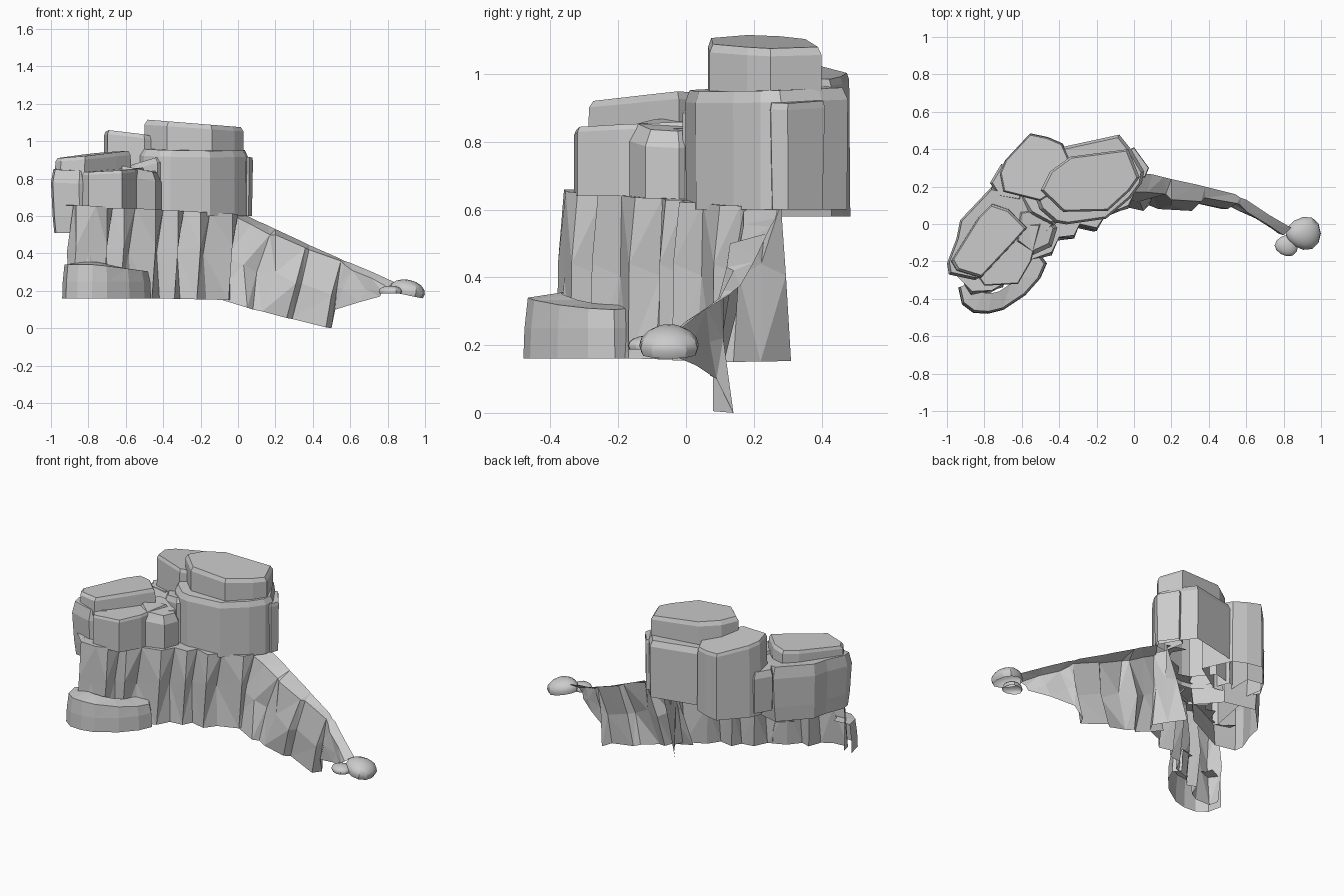
import bpy, bmesh
from mathutils import Vector

if "Cube" in bpy.data.objects:
    bpy.data.objects.remove(bpy.data.objects["Cube"])


def finish(name, bm):
    me = bpy.data.meshes.new(name)
    bm.to_mesh(me)
    bm.free()
    ob = bpy.data.objects.new(name, me)
    bpy.context.collection.objects.link(ob)
    return ob


def sheet(name, rows, closed=False, cap=False):
    """Skin rows of points; optionally close the rows and cap the last one."""
    bm = bmesh.new()
    vs = [[bm.verts.new(p) for p in r] for r in rows]
    n = len(rows[0])
    for a, b in zip(vs, vs[1:]):
        for i in range(n if closed else n - 1):
            j = (i + 1) % n
            bm.faces.new((a[i], a[j], b[j], b[i]))
    if cap:
        bm.faces.new(vs[-1])
    bmesh.ops.triangulate(bm, faces=[f for f in bm.faces if len(f.verts) == 4])
    bmesh.ops.recalc_face_normals(bm, faces=bm.faces)
    return finish(name, bm)


def rock(name, outline, layers, tilt=(0, 0)):
    """Stacked rock: outline (counter-clockwise) lofted through (z, scale) layers, tilted top."""
    cx = sum(p[0] for p in outline) / len(outline)
    cy = sum(p[1] for p in outline) / len(outline)
    z0 = layers[0][0]
    span = layers[-1][0] - z0
    rows = []
    for z, s in layers:
        k = (z - z0) / span
        rows.append([(cx + (x - cx) * s, cy + (y - cy) * s,
                      z + k * s * (tilt[0] * (x - cx) + tilt[1] * (y - cy))) for x, y in outline])
    return sheet(name, rows, True, True)


# Upper tower with its cap, rear shoulder and side rocks
rock("tower", [(-.55, .2), (-.5, .08), (-.42, .01), (-.36, 0), (-.15, .03), (-.02, .14),
               (.04, .22), (.05, .28), (-.02, .4), (-.08, .475), (-.38, .41)],
     [(.6, 1), (.92, 1.01), (.955, .95)], (-.02, .03))
rock("tower_side_rock", [(-.03, .24), (.06, .25), (.08, .3), (.0, .41), (-.06, .38)],
     [(.6, .92), (.9, 1), (.92, .95)], (-.1, 0))
rock("tower_cap", [(-.5, .18), (-.38, .065), (-.14, .07), (-.02, .18), (.03, .25),
                   (-.03, .4), (-.34, .36), (-.45, .28)],
     [(.92, 1), (1.07, 1), (1.095, .94)], (-.08, 0))
rock("rear_shoulder", [(-.72, .27), (-.7, .17), (-.5, .12), (-.3, .25), (-.38, .43),
                       (-.46, .465), (-.555, .485), (-.69, .34)],
     [(.58, 1), (1.0, .98), (1.02, .94)], (-.15, -.12))
rock("rear_side_rock", [(-.77, .22), (-.72, .14), (-.6, .12), (-.6, .3), (-.71, .32)],
     [(.6, .95), (.82, 1), (.86, .85)])
rock("tower_foot_rock", [(-.62, .16), (-.56, .06), (-.43, -.01), (-.35, .08), (-.45, .2)],
     [(.62, 1), (.87, 1), (.9, .8)], (.3, 0))

# Left tower: hanging body, front block, joining block and cap
rock("left_body", [(-1, -.21), (-.99, -.27), (-.85, -.3), (-.55, -.15), (-.42, 0),
                   (-.55, .15), (-.76, .2), (-.93, .02), (-.95, -.08)],
     [(.51, .92), (.6, .96), (.78, 1), (.85, .94)], (-.04, .05))
rock("left_front", [(-.85, -.26), (-.8, -.33), (-.62, -.32), (-.55, -.2), (-.5, 0), (-.8, 0)],
     [(.64, 1), (.83, 1), (.845, .96)], (.05, .03))
rock("joining_block", [(-.64, -.1), (-.55, -.17), (-.44, -.12), (-.41, -.02), (-.5, .1), (-.62, .08)],
     [(.62, 1), (.8, 1), (.85, .8)], (-.2, 0))
rock("left_cap", [(-.98, -.2), (-.95, -.25), (-.82, -.29), (-.65, -.11), (-.57, -.02),
                  (-.67, .08), (-.76, .11), (-.83, .04)],
     [(.81, 1), (.91, .98), (.93, .92)], (.09, .03))

# Fluted cliff wall below the towers, open at the back
foot = [(-.9, -.32), (-.885, -.38), (-.78, -.375), (-.72, -.34), (-.69, -.26), (-.63, -.28),
        (-.57, -.21), (-.46, -.17), (-.42, -.09), (-.34, -.08), (-.31, -.02), (-.22, -.04),
        (-.17, .03), (-.05, .08), (-.02, .14), (-.07, .22), (-.14, .31)]
rows = [[], [], [], []]
for i, (x, y) in enumerate(foot):
    top = .66 - .05 * (x + .9) / .9
    low = .17 - .02 * (x + .9) / .9
    j = .02 if i % 2 else -.015
    rows[0].append((x, y, low))
    rows[1].append((x + j, y + .01 - j * .4, .42 + j))
    rows[2].append((x + .02, y + .02, top))
    rows[3].append((x - .06, y + .1, top))
for r, s in zip(rows[1:], (.5, 1, 1)):
    r[-1] = (-.14 + .13 * s, .31 - .03 * s, r[-1][2])
sheet("cliff_wall", rows)

# Rounded ledge at the front left foot
arc = [(-.94, -.34), (-.92, -.43), (-.86, -.475), (-.78, -.48), (-.7, -.46), (-.58, -.38),
       (-.5, -.29), (-.465, -.21), (-.5, -.165)]
c = Vector((-.74, -.26))
rows = []
for s, z, d in ((1, .16, 0), (.985, .25, 0), (.94, .335, -.12), (.5, .35, -.12)):
    rows.append([(c.x + (x - c.x) * s, c.y + (y - c.y) * s, z + d * max(0, x + .76) + (d and .005))
                 for x, y in arc])
sheet("foot_ledge", rows)

# Descending spur: each section is back ridge, front ridge, belly, foot
sections = [
    ((.05, .27, .6), (-.02, .17, .6), (-.06, .13, .38), (-.13, .11, .165)),
    ((.1, .265, .575), (.07, .17, .555), (.03, .12, .34), (.05, .07, .11)),
    ((.16, .25, .55), (.17, .16, .5), (.1, .15, .3), (.08, .1, .1)),
    ((.2, .24, .53), (.2, .13, .5), (.2, .1, .3), (.13, .08, .09)),
    ((.34, .21, .465), (.36, .12, .43), (.31, .07, .24), (.26, .09, .055)),
    ((.38, .2, .445), (.38, .14, .42), (.34, .11, .24), (.29, .12, .05)),
    ((.54, .16, .375), (.55, .11, .36), (.5, .08, .18), (.47, .08, .005)),
    ((.57, .14, .36), (.57, .1, .34), (.53, .11, .22), (.5, .14, .0)),
    ((.6, .13, .35), (.61, .06, .31), (.56, .07, .21), (.52, .09, .1)),
    ((.72, .05, .3), (.71, 0, .27), (.68, .02, .21), (.65, .03, .14)),
    ((.84, -.02, .245), (.8, -.06, .22), (.77, -.05, .2), (.76, -.04, .17)),
]
sheet("descending_spur", [list(s) for s in sections])


# Smooth, open-bottomed boulders at the end of the spur
def boulder(name, loc, size, turn):
    bpy.ops.mesh.primitive_uv_sphere_add(segments=12, ring_count=8, radius=1, location=loc,
                                         rotation=(0, turn, 0))
    ob = bpy.context.object
    ob.name = name
    ob.scale = size
    bm = bmesh.new()
    bm.from_mesh(ob.data)
    bmesh.ops.delete(bm, geom=[v for v in bm.verts if v.co.z < -.6], context='VERTS')
    for v in bm.verts:
        v.co.y *= 1 + .2 * v.co.x
    bm.to_mesh(ob.data)
    bm.free()
    bpy.ops.object.shade_smooth_by_angle()


boulder("large_boulder", (.905, -.05, .2), (.096, .088, .06), .2)
boulder("small_boulder", (.815, -.115, .198), (.063, .057, .03), 0)
